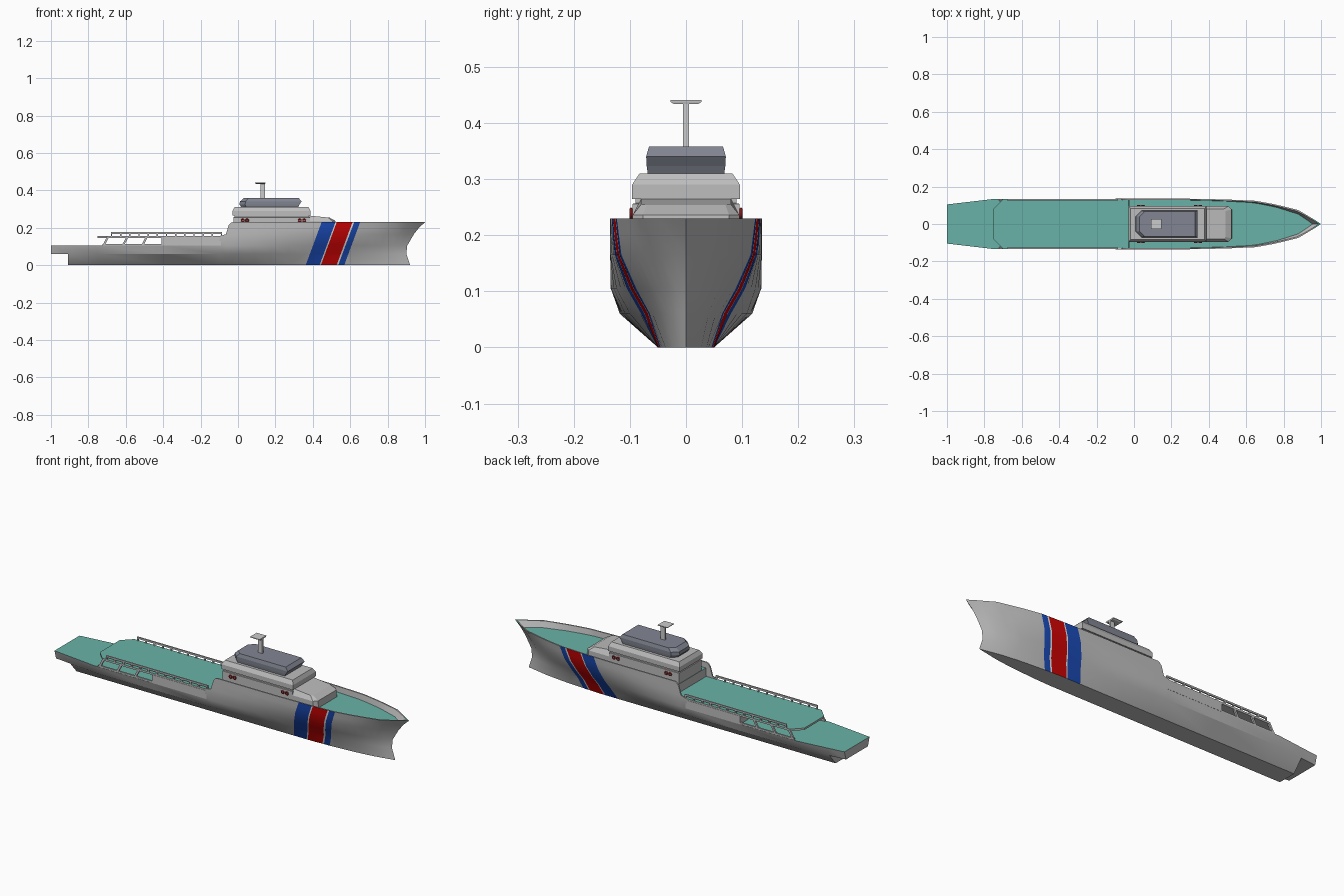
import bpy, bmesh, math
from mathutils import Vector

if "Cube" in bpy.data.objects:
    bpy.data.objects.remove(bpy.data.objects["Cube"])


def mat(name, r, g, b):
    m = bpy.data.materials.new(name)
    m.diffuse_color = (r, g, b, 1)
    m.use_nodes = True
    m.node_tree.nodes["Principled BSDF"].inputs["Base Color"].default_value = m.diffuse_color
    return m


GREY = mat("hull_grey", 0.51, 0.51, 0.51)
TEAL = mat("deck_teal", 0.14, 0.45, 0.385)
BLUE = mat("stripe_blue", 0.010, 0.066, 0.45)
RED = mat("stripe_red", 0.60, 0.001, 0.001)
WHITE = mat("white", 0.85, 0.85, 0.85)
SLATE = mat("bridge_slate", 0.225, 0.24, 0.29)
LIGHT = mat("light_grey", 0.6, 0.6, 0.6)
RING = mat("ring_red", 0.36, 0.02, 0.02)


def finish(name, bm, mats, rule=None, smooth=None):
    bmesh.ops.remove_doubles(bm, verts=bm.verts, dist=1e-5)
    bmesh.ops.dissolve_degenerate(bm, edges=bm.edges, dist=1e-6)
    bmesh.ops.recalc_face_normals(bm, faces=bm.faces)
    if bm.calc_volume(signed=True) < 0:
        bmesh.ops.reverse_faces(bm, faces=bm.faces)
    for f in bm.faces:
        if rule:
            f.material_index = rule(f)
        f.smooth = smooth is not None
    if smooth:
        for e in bm.edges:
            e.smooth = e.calc_face_angle(0) < math.radians(smooth)
    me = bpy.data.meshes.new(name)
    bm.to_mesh(me)
    bm.free()
    for m in mats:
        me.materials.append(m)
    ob = bpy.data.objects.new(name, me)
    bpy.context.collection.objects.link(ob)
    return ob


def skin(bm, rings, start=True, end=True):
    """Join closed rings of points with quads, capping the ends."""
    vs = [[bm.verts.new(p) for p in r] for r in rings]
    n = len(vs[0])
    for a, b in zip(vs, vs[1:]):
        for i in range(n):
            j = (i + 1) % n
            bm.faces.new((a[i], a[j], b[j], b[i]))
    if start:
        bm.faces.new(vs[0])
    if end:
        bm.faces.new(vs[-1])


def loft(name, rings, mats, rule=None):
    bm = bmesh.new()
    skin(bm, rings)
    return finish(name, bm, mats, rule)


def plan(x0, x1, w, z, aft=0.0, fore=0.0, z1=None):
    """Rectangle in plan with chamfered corners; z1 is the height at the front."""
    z1 = z if z1 is None else z1
    half = [(x0, w - aft), (x0 + aft, w), (x1 - fore, w), (x1, w - fore)]
    pts = half + [(x, -y) for x, y in reversed(half)]
    return [Vector((x, y, z + (z1 - z) * (x - x0) / (x1 - x0))) for x, y in pts]


def box(name, x0, x1, y0, y1, z0, z1, m, lean=0.0):
    r = [[(x0 + d, y0, z), (x1 + d, y0, z), (x1 + d, y1, z), (x0 + d, y1, z)]
         for z, d in ((z0, 0), (z1, lean))]
    return loft(name, r, [m])


# ---- hull: waterlines as (height, [(x, half width), ...]) ending at the stem
DECK_Z = 0.2
LINES = [(0.0, [(0.5, .05), (.7, .036), (.8, .024), (.92, 0)]),
         (0.06, [(-.1, .118), (.1, .108), (.4, .078), (.6, .064), (.75, .042), (.85, .018), (.9, 0)]),
         (0.105, [(0, .134), (.2, .123), (.4, .105), (.6, .091), (.75, .06), (.85, .026), (.905, 0)]),
         (0.165, [(.2, .135), (.43, .127), (.63, .117), (.75, .089), (.87, .045), (.94, 0)]),
         (0.2, [(.25, .135), (.45, .131), (.64, .121), (.76, .097), (.88, .059), (.968, 0)]),
         (0.23, [(.3, .135), (.47, .132), (.65, .124), (.76, .104), (.88, .074), (.96, .026), (1, 0)])]
# inner bulwark, following the outer lines
for k, z in ((5, 0.23), (4, DECK_Z)):
    LINES.append((z, [(x - 0.012 * (w == 0), max(0, w - 0.007)) for x, w in LINES[k][1]]))
STEP = [(-0.1, 0.155), (-0.065, 0.165), (-0.05, 0.213), (-0.04, 0.225), (-0.029, 0.23)]


def point(s, k):
    z, pts = LINES[k]
    x = s if s <= 0 else s * pts[-1][0]
    w = pts[0][1] if x <= pts[0][0] else 0
    for (xa, wa), (xb, wb) in zip(pts, pts[1:]):
        if xa < x <= xb:
            w = wa + (wb - wa) * (x - xa) / (xb - xa)
    if k and s < -0.75:
        w *= 1 - 0.22 * (-0.75 - s) / 0.25
    if k > 2 and s < -0.028:
        cap = next(c for a, c in STEP if s <= a + 1e-6)
        z = min(z, 0.155 if k == 7 else cap)
    return Vector((x, w, z))


def section(s, ks):
    half = [point(s, k) for k in ks]
    return half + [Vector((p.x, -p.y, p.z)) for p in reversed(half)]


bm = bmesh.new()
skin(bm, [section(s, (1, 2)) for s in (-1, -0.91)], end=False)
bm.faces.new([bm.verts.new(p) for p in section(-0.91, (0, 1))])
skin(bm, [section(s, (0, 1, 2)) for s in (-0.91, -0.75, -0.4, -0.1)], False, False)
bow = [a for a, c in STEP] + [-0.027, 0.0] + [0.1 * i for i in range(1, 7)] + \
      [0.65, 0.7, 0.75, 0.8, 0.84, 0.88, 0.92, 0.96, 1.0]
skin(bm, [section(s, range(8)) for s in bow], False, False)
bm.faces.new([bm.verts.new(p) for p in section(-0.1, range(2, 8))])
bmesh.ops.remove_doubles(bm, verts=bm.verts, dist=1e-5)

# slanted stripes cut into the hull sides
SLANT = 0.37
BANDS = [(0.362, 0.436, 2), (0.436, 0.443, 4), (0.443, 0.527, 3),
         (0.527, 0.536, 4), (0.536, 0.568, 2)]
for c in [b[0] for b in BANDS] + [BANDS[-1][1]]:
    bmesh.ops.bisect_plane(bm, geom=bm.verts[:] + bm.edges[:] + bm.faces[:],
                           plane_co=(c, 0, 0), plane_no=(1, 0, -SLANT))


def hull_colour(f):
    c, n = f.calc_center_median(), f.normal
    if n.z > 0.9 and abs(c.y) < 0.02:
        return 1
    if abs(n.z) < 0.96 and abs(c.y) > 0.02 and n.y * c.y > 0:
        v = c.x - SLANT * c.z
        for a, b, m in BANDS:
            if a < v < b:
                return m
    return 0


finish("hull", bm, [GREY, TEAL, BLUE, RED, WHITE], hull_colour, 28)


# ---- raised aft deck with its open gallery
def top_teal(f):
    return 1 if f.normal.z > 0.9 else 0


loft("aft_upper_deck", [plan(-0.75, -0.028, 0.133, z, 0.05) for z in (0.146, 0.156)],
     [GREY, TEAL], top_teal)
box("gallery_block", -0.41, -0.09, -0.1345, 0.1345, 0.104, 0.148, GREY)

for side, s in (("left", 1), ("right", -1)):
    ya, yb = sorted((s * 0.124, s * 0.133))
    box("gallery_sill_" + side, -0.725, -0.40, ya, yb, 0.104, 0.113, GREY)
    for i in range(4):
        x = -0.725 + i * 0.1035
        box(f"gallery_post_{side}_{i}", x, x + 0.012, ya, yb, 0.105, 0.15, GREY, 0.024)
    # railing
    ya, yb = sorted((s * 0.126, s * 0.133))
    box("rail_" + side, -0.68, -0.085, ya, yb, 0.167, 0.176, GREY)
    for i in range(13):
        x = -0.68 + i * 0.049
        box(f"rail_post_{side}_{i}", x, x + 0.007, ya, yb, 0.154, 0.17, GREY)
    # life rings
    for i, x in enumerate((0.025, 0.048, 0.33, 0.354)):
        bpy.ops.mesh.primitive_torus_add(
            major_segments=14, minor_segments=6, major_radius=0.007, minor_radius=0.0035,
            location=(x, s * 0.098, 0.239), rotation=(math.pi / 2, 0, 0))
        ob = bpy.context.object
        ob.name = f"life_ring_{side}_{i}"
        ob.data.materials.append(RING)

# ---- superstructure
loft("deckhouse_lower", [plan(-0.025, 0.385, 0.095, 0.15), plan(-0.025, 0.385, 0.095, 0.256),
                         plan(-0.02, 0.38, 0.09, 0.257), plan(-0.02, 0.38, 0.09, 0.266)], [GREY])
loft("deckhouse_upper", [plan(-0.03, 0.388, 0.096, 0.265), plan(-0.03, 0.388, 0.096, 0.29),
                         plan(-0.018, 0.378, 0.083, 0.31)], [GREY])
loft("forward_house", [plan(0.38, 0.525, 0.095, 0.19, 0, 0.018),
                       plan(0.38, 0.522, 0.095, 0.236, 0, 0.018),
                       plan(0.38, 0.49, 0.080, 0.265, 0, 0.01, 0.254)], [GREY])
loft("bridge", [plan(0.02, 0.32, 0.068, 0.308, 0.026), plan(0.008, 0.328, 0.07, 0.323, 0.03),
                plan(0.01, 0.34, 0.071, 0.34, 0.03), plan(0.03, 0.325, 0.066, 0.358, 0.026)],
     [SLATE])

# ---- mast
box("mast", 0.12, 0.145, -0.005, 0.005, 0.35, 0.437, LIGHT)
loft("mast_platform", [plan(0.10, 0.145, 0.022, 0.434), plan(0.09, 0.146, 0.028, 0.438),
                       plan(0.09, 0.146, 0.028, 0.441)], [LIGHT])
